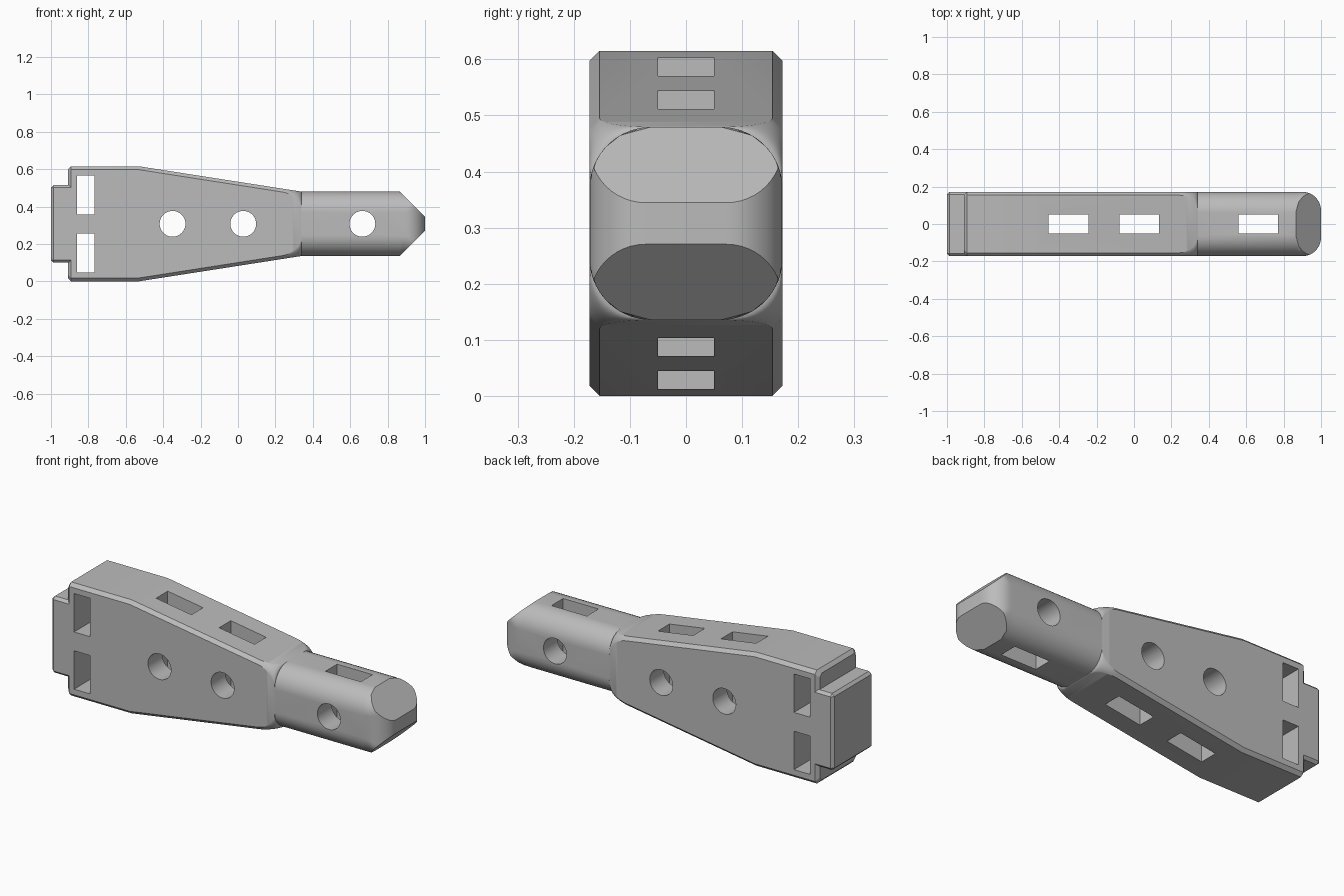
import bpy, bmesh, math
from mathutils import Matrix

if "Cube" in bpy.data.objects:
    bpy.data.objects.remove(bpy.data.objects["Cube"])

ZC, W, H, R, C = 0.3075, 0.172, 0.172, 0.11, 0.018   # mid height, half width, arm half height, fillet, chamfer
N = 10                                               # segments per corner

grey = bpy.data.materials.new("plain grey")
grey.diffuse_color = (0.5, 0.5, 0.5, 1)
grey.use_nodes = True
grey.node_tree.nodes["Principled BSDF"].inputs["Base Color"].default_value = grey.diffuse_color


def make_object(name, bm):
    bmesh.ops.recalc_face_normals(bm, faces=bm.faces)
    mesh = bpy.data.meshes.new(name)
    bm.to_mesh(mesh)
    bm.free()
    obj = bpy.data.objects.new(name, mesh)
    bpy.context.collection.objects.link(obj)
    mesh.materials.append(grey)
    return obj


def box(name, x0, x1, y0, y1, z0, z1, bevel=0):
    bm = bmesh.new()
    bmesh.ops.create_cube(bm, size=1)
    for v in bm.verts:
        v.co = ((x0, x1)[v.co.x > 0], (y0, y1)[v.co.y > 0], (z0, z1)[v.co.z > 0])
    if bevel:
        bmesh.ops.bevel(bm, geom=bm.edges[:], offset=bevel, segments=1, affect='EDGES')
    return make_object(name, bm)


def rod(name, axis, r, length, centre):
    bm = bmesh.new()
    bmesh.ops.create_cone(bm, cap_ends=True, segments=40, radius1=r, radius2=r, depth=length)
    bm.transform(Matrix.Translation(centre) @ Matrix.Rotation(math.pi / 2, 4, axis))
    return make_object(name, bm)


def corner(x):
    """Points of the upper right corner of the cross-section at x, side to top."""
    if x < 0.865:
        # chamfered body that blends into the filleted arm
        h = 0.3075 if x <= -0.53 else max(H, 0.3075 - (x + 0.53) * (0.3075 - H) / 0.87)
        w = W
        if x < -0.90:
            h, w = h - C, w - C
        s = min(max((x - 0.24) / 0.1, 0), 1)
        t = 1 - math.sqrt(1 - s * s)
        r = C + (R - C) * t
        pts = []
        for i in range(N + 1):
            u, a = i / N, i / N * math.pi / 2
            py = (1 - u) * (1 - s) + math.cos(a) * s
            pz = u * (1 - s) + math.sin(a) * s
            pts.append((w - r + r * py, h - r + r * pz))
        return pts
    # wedge tip: fillet clipped by sloping planes and by the rounded plan outline
    h = H - (x - 0.865)
    w = W
    if x > 0.9:
        w = W - 0.1 + math.sqrt(max(0, 0.01 - (x - 0.9) ** 2))
    top = math.asin(min(1, max(0, (h - H + R) / R)))
    pts = []
    for i in range(N + 1):
        a = top * i / N
        pts.append((min(w, W - R + R * math.cos(a)), min(h, H - R + R * math.sin(a))))
    return pts


# Main body and arm lofted along x
xs = [-0.91, -0.892, -0.53, 0.24]
xs += [0.24 + 0.1 * math.sin(math.pi / 2 * i / 12) for i in range(1, 13)]
xs += [0.865, 0.88]
xs += [0.9 + 0.1 * math.sin(math.pi / 2 * i / 12) for i in range(13)]
bm = bmesh.new()
rings = []
for x in xs:
    q = corner(x)
    loop = q + [(-y, z) for y, z in q[::-1]] + [(-y, -z) for y, z in q] + [(y, -z) for y, z in q[::-1]]
    rings.append([bm.verts.new((x, y, ZC + z)) for y, z in loop])
for a, b in zip(rings, rings[1:]):
    for i in range(len(a)):
        j = (i + 1) % len(a)
        bm.faces.new((a[i], a[j], b[j], b[i]))
bm.faces.new(rings[0])
bm.faces.new(rings[-1])
bmesh.ops.remove_doubles(bm, verts=bm.verts, dist=0.0002)
body = make_object("tapered_arm", bm)

# Mounting tongue at the wide end
tongue = box("mounting_tongue", -1, -0.875, -W, W, 0.1, 0.515, 0.014)

# Cutters: side holes with crossing slots, end windows and bolt holes
cutters = []
for x in (-0.35, 0.028, 0.665):
    cutters.append(rod("side_hole", 'X', 0.069, 1, (x, 0, ZC)))
    cutters.append(box("vertical_slot", x - 0.106, x + 0.106, -0.05, 0.05, -0.5, 1))
for s in (-1, 1):
    z = ZC + s * 0.155
    cutters.append(box("side_window", -0.862, -0.767, -0.5, 0.5, z - 0.104, z + 0.104))
    cutters.append(rod("bolt_hole", 'Y', 0.064, 0.5, (-0.9, 0, z)))


def boolean(target, tool, op):
    mod = target.modifiers.new(op, 'BOOLEAN')
    mod.operation, mod.object, mod.solver = op, tool, 'EXACT'
    bpy.context.view_layer.objects.active = target
    bpy.ops.object.modifier_apply(modifier=mod.name)
    bpy.data.objects.remove(tool)


boolean(body, tongue, 'UNION')
for c in cutters:
    boolean(body, c, 'DIFFERENCE')

bpy.ops.object.select_all(action='DESELECT')
body.select_set(True)
bpy.context.view_layer.objects.active = body
bpy.ops.object.shade_smooth_by_angle(angle=math.radians(25))
